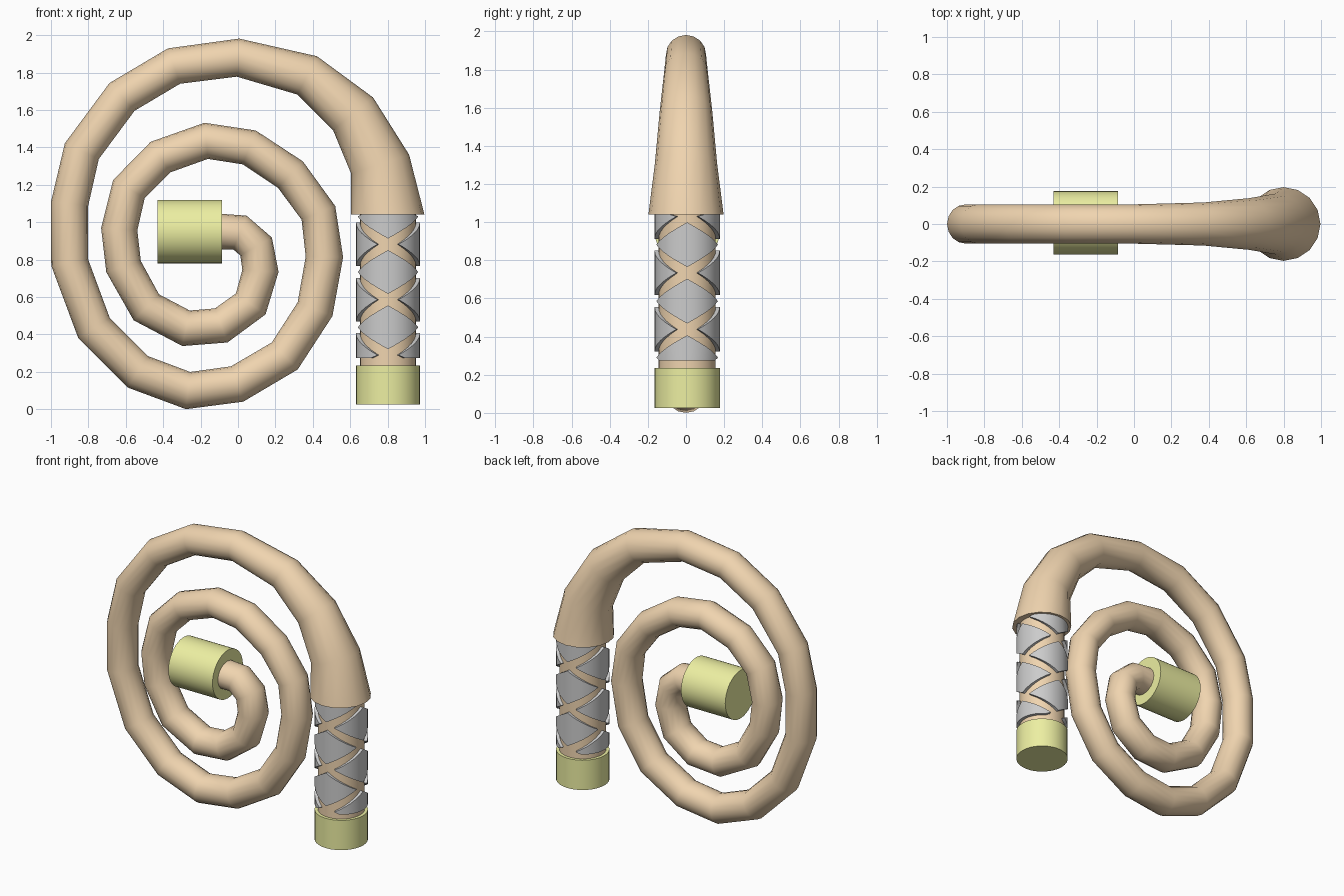
import bpy, bmesh, math
from mathutils import Vector, Matrix

if "Cube" in bpy.data.objects:
    bpy.data.objects.remove(bpy.data.objects["Cube"])


def material(name, color):
    m = bpy.data.materials.new(name)
    m.diffuse_color = color
    m.use_nodes = True
    m.node_tree.nodes["Principled BSDF"].inputs["Base Color"].default_value = m.diffuse_color
    return m


TAN = material("tan_leather", (0.87, 0.66, 0.43, 1))
LIME = material("lime_cap", (0.84, 0.86, 0.36, 1))
GREY = material("grey_wrap", (0.7, 0.7, 0.7, 1))


def finish(bm, name, mat, angle):
    bmesh.ops.recalc_face_normals(bm, faces=bm.faces)
    me = bpy.data.meshes.new(name)
    bm.to_mesh(me)
    bm.free()
    ob = bpy.data.objects.new(name, me)
    bpy.context.collection.objects.link(ob)
    me.materials.append(mat)
    bpy.ops.object.select_all(action='DESELECT')
    ob.select_set(True)
    bpy.context.view_layer.objects.active = ob
    bpy.ops.object.shade_smooth_by_angle(angle=math.radians(angle))
    return ob


def cylinder(name, mat, centre, radius, depth, axis='Z'):
    bm = bmesh.new()
    rot = Matrix.Rotation(math.pi / 2, 4, 'Y') if axis == 'X' else Matrix()
    bmesh.ops.create_cone(bm, cap_ends=True, segments=32, radius1=radius, radius2=radius,
                          depth=depth, matrix=Matrix.Translation(centre) @ rot)
    return finish(bm, name, mat, 35)


# Coiled lash: spiral centre line (x, z), thick at the handle
path = [(.8, 1.04), (.76, 1.31), (.615, 1.58), (.37, 1.785), (0, 1.88), (-.342, 1.835),
        (-.62, 1.67), (-.835, 1.38), (-.9, 1.1), (-.9, .785), (-.77, .435), (-.535, .2),
        (-.267, .1), (-.005, .135), (.25, .285), (.412, .535), (.462, .815), (.43, 1.05),
        (.28, 1.255), (.06, 1.4), (-.17, 1.435), (-.415, 1.348), (-.583, 1.178),
        (-.635, .963), (-.612, .763), (-.49, .545), (-.278, .433), (-.09, .448),
        (.068, .563), (.12, .74), (.097, .87), (.01, .945), (-.12, .95)]
start_radii = [.197, .163, .138, .115, .102]
SIDES = 16
pts = [Vector((x, 0, z)) for x, z in path]
bm = bmesh.new()
rings = []
for i, p in enumerate(pts):
    if i == 0:
        t = Vector((0, 0, 1))
    elif i == len(pts) - 1:
        t = Vector((-1, 0, 0))
    else:
        t = ((p - pts[i - 1]).normalized() + (pts[i + 1] - p).normalized()).normalized()
    side = Vector((t.z, 0, -t.x))
    r = start_radii[i] if i < len(start_radii) else .1 - .003 * (i > 16)
    ry = max(r, .105)
    rings.append([bm.verts.new(p + side * r * math.cos(a) + Vector((0, ry * math.sin(a), 0)))
                  for a in (2 * math.pi * k / SIDES for k in range(SIDES))])
for a, b in zip(rings, rings[1:]):
    for k in range(SIDES):
        n = (k + 1) % SIDES
        bm.faces.new((a[k], a[n], b[n], b[k]))
bm.faces.new(rings[0])
bm.faces.new(rings[-1])
finish(bm, "coiled_lash", TAN, 45)

# Handle core and end caps
HX, HY = .802, .006
cylinder("handle_core", TAN, (HX, HY, .63), .15, .84)
cylinder("handle_cap", LIME, (HX, HY, .13), .171, .21)
cylinder("tip_cap", LIME, (-.257, HY, .95), .17, .345, 'X')


# Grey diamond panels curved round the handle, leaving a crossed groove pattern
def diamond(bm, angle, zc, half_w=math.radians(70), half_h=.117, lo=.275, hi=1.04, cols=12):
    prev = None
    for i in range(cols + 1):
        f = -1 + 2 * i / cols
        h = half_h * max(1 - abs(f), .01)
        z0, z1 = max(zc - h, lo), min(zc + h, hi)
        a = angle + f * half_w
        cur = [bm.verts.new((HX + r * math.sin(a), HY - r * math.cos(a), z))
               for r, z in ((.171, z0), (.171, z1), (.145, z1), (.145, z0))]
        if prev:
            for k in range(4):
                n = (k + 1) % 4
                bm.faces.new((prev[k], prev[n], cur[n], cur[k]))
        else:
            bm.faces.new(cur)
        prev = cur
    bm.faces.new(prev)


bm = bmesh.new()
for row in range(6):
    for turn in (0, math.pi):
        diamond(bm, turn + (row % 2) * math.pi / 2, 1.03 - .148 * row)
finish(bm, "handle_wrap", GREY, 35)
